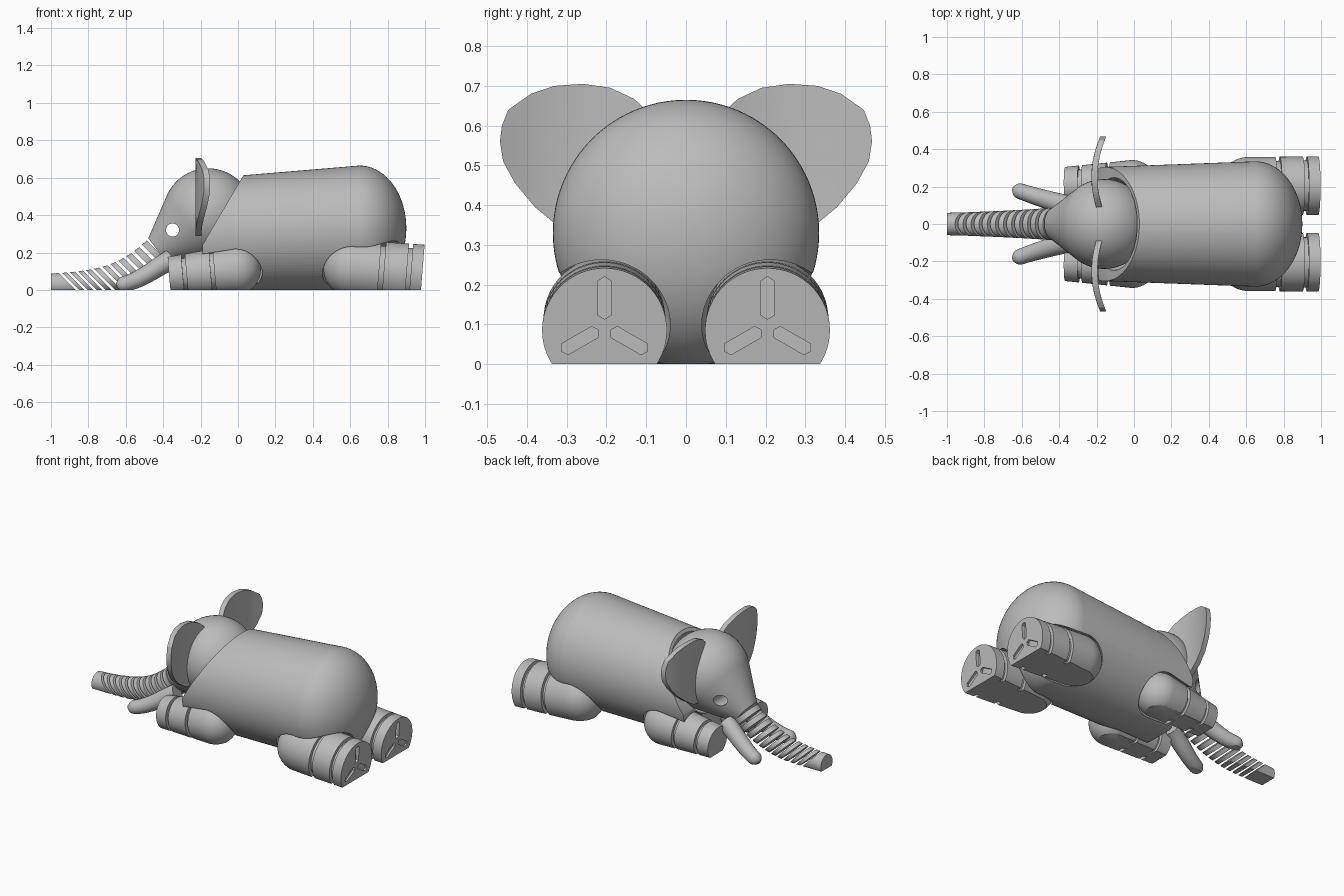
import bpy, bmesh
from math import sin, cos, pi, radians, sqrt
from mathutils import Vector as V

if "Cube" in bpy.data.objects:
    bpy.data.objects.remove(bpy.data.objects["Cube"])

grey = bpy.data.materials.new("light grey")
grey.use_nodes = True
grey.diffuse_color = (0.5, 0.5, 0.5, 1)
grey.node_tree.nodes["Principled BSDF"].inputs["Base Color"].default_value = (0.5, 0.5, 0.5, 1)


def cut_plane(bm, point, normal):
    """Remove everything on the normal side of a plane and cap the cut."""
    res = bmesh.ops.bisect_plane(bm, geom=bm.verts[:] + bm.edges[:] + bm.faces[:],
                                 plane_co=point, plane_no=normal, clear_outer=True)
    edges = [g for g in res["geom_cut"] if isinstance(g, bmesh.types.BMEdge)]
    if edges:
        bmesh.ops.edgeloop_fill(bm, edges=edges)


def make(name, bm, planes=()):
    for point, normal in planes:
        cut_plane(bm, point, normal)
    bmesh.ops.recalc_face_normals(bm, faces=bm.faces)
    mesh = bpy.data.meshes.new(name)
    bm.to_mesh(mesh)
    bm.free()
    mesh.materials.append(grey)
    obj = bpy.data.objects.new(name, mesh)
    bpy.context.collection.objects.link(obj)
    return obj


def skin(bm, rings):
    """Bridge a row of closed vertex rings and cap both ends."""
    rows = [[bm.verts.new(p) for p in ring] for ring in rings]
    n = len(rows[0])
    for a, b in zip(rows, rows[1:]):
        for i in range(n):
            bm.faces.new((a[i], a[(i + 1) % n], b[(i + 1) % n], b[i]))
    bm.faces.new(rows[0])
    bm.faces.new(rows[-1])
    return bm


def ring(centre, u, v, n=64):
    return [centre + u * cos(2 * pi * i / n) + v * sin(2 * pi * i / n) for i in range(n)]


def lathe(name, origin, axis, profile, planes=()):
    """Turn a profile of (distance, radius) pairs about an axis."""
    axis = axis.normalized()
    u = axis.cross(V((0, 0, 1))).normalized()
    v = u.cross(axis)
    return make(name, skin(bmesh.new(), [ring(origin + axis * d, u * r, v * r) for d, r in profile]), planes)


def carve(obj, cutters):
    """Subtract the cutters and keep the plain result."""
    for c in cutters:
        c.hide_render = True
        mod = obj.modifiers.new("cut", "BOOLEAN")
        mod.operation, mod.solver, mod.object = "DIFFERENCE", "EXACT", c
    deps = bpy.context.evaluated_depsgraph_get()
    mesh = bpy.data.meshes.new_from_object(obj.evaluated_get(deps))
    obj.modifiers.clear()
    obj.data = mesh
    for c in cutters:
        bpy.data.objects.remove(c)


def arc(radius, start, end, n=16):
    """Points of a round end, angles in degrees from the axis."""
    angles = [radians(start + (end - start) * i / n) for i in range(n + 1)]
    return [(radius * cos(a), max(radius * sin(a), 0.001)) for a in angles]


GROUND = (V((0, 0, 0)), V((0, 0, -1)))


# legs: a round hip, then a column with narrow grooves
def leg(name, hip, foot, r0, r1, grooves, grow=0.0):
    axis = foot - hip
    length = axis.length
    rad = lambda d: r0 + (r1 - r0) * d / length + grow
    profile = arc(r0 + grow, 180, 90)
    for a, b in grooves if not grow else ():
        profile += [(a, rad(a)), (a, rad(a) - 0.022), (b, rad(b) - 0.022), (b, rad(b))]
    profile.append((length, rad(length)))
    return lathe(name, hip, axis, profile, () if grow else (GROUND,))


def slot(centre, angle):
    """Pointed bar cutter lying across a foot sole."""
    d = V((0, cos(angle), sin(angle)))
    s = V((0, -sin(angle), cos(angle))) * 0.016
    c = centre + V((0.0, 0, 0))
    shape = [c + d * 0.018, c + d * 0.028 + s, c + d * 0.115 + s,
             c + d * 0.125, c + d * 0.115 - s, c + d * 0.028 - s]
    x = V((0.06, 0, 0))
    return make("slot_cutter", skin(bmesh.new(), [shape, [p + x for p in shape]]))


parts, pockets = [], []
for side, label in ((1, "left"), (-1, "right")):
    rear = (V((0.61, 0.205 * side, 0.115)), V((0.985, 0.205 * side, 0.085)), 0.153, 0.157,
            ((0.145, 0.17), (0.293, 0.315)))
    front = (V((-0.01, 0.21 * side, 0.108)), V((-0.367, 0.205 * side, 0.077)), 0.132, 0.1,
             ((0.115, 0.135), (0.265, 0.285)))
    hind = leg(label + "_hind_leg", *rear)
    sole = V((0.97, 0.205 * side, 0.095))
    carve(hind, [slot(sole, radians(a)) for a in (90, 210, 330)])
    parts += [hind, leg(label + "_front_leg", *front)]
    pockets += [leg("pocket_cutter", *spec, grow=0.01) for spec in (rear, front)]

# body: slightly tapered barrel with a domed rump, cut slanting at the neck
head_c = V((-0.16, 0, 0.41))
barrel = [(-0.4, 0.296, 0.281), (0.65, 0.335, 0.33)]
for i in range(1, 19):
    t = i / 18 * pi / 2
    barrel.append((0.65 + 0.25 * sin(t), max(0.335 * cos(t), 0.001), 0.33))
rings = [ring(V((x, 0, z)), V((0, r, 0)), V((0, 0, r)), 96) for x, r, z in barrel]
body = make("body", skin(bmesh.new(), rings),
            (GROUND, (V((0.03, 0, 0.615)), V((-0.375, 0, 0.22))), (V((-0.19, 0, 0)), V((-1, 0, 0)))))
socket = lathe("socket_cutter", head_c, V((-0.8, 0, -0.6)), arc(0.255, 180, 0, 40))
carve(body, pockets + [socket])
parts.append(body)

# head: ball running into a cone, with an eye hole right through
head = lathe("head", head_c, V((-0.8, 0, -0.6)), arc(0.24, 180, 60, 32) + [(0.336, 0.085)])
eye = lathe("eye_cutter", V((-0.35, -0.5, 0.32)), V((0, 1, 0)), [(0, 0.035), (1, 0.035)])
carve(head, [eye])
parts.append(head)


def bezier(pts, t):
    a, b, c, d = pts
    s = 1 - t
    return a * s**3 + b * 3 * s * s * t + c * 3 * s * t * t + d * t**3


# trunk: slanted slices along a curve
path = [V((-0.41, 0, 0.215)), V((-0.58, 0, 0.075)), V((-0.68, 0, 0.028)), V((-1.06, 0, 0.026))]
slant = V((-0.7071, 0, 0.7071))


def trunk_ring(t):
    p = bezier(path, t)
    tangent = (bezier(path, t + 0.01) - bezier(path, t - 0.01)).normalized()
    n = tangent.cross(V((0, 1, 0)))
    r = 0.088 - 0.03 * t
    return ring(p, V((0, r, 0)), slant * (r / abs(slant.dot(n))), 40)


def t_at(x):
    """Curve parameter where the trunk reaches x."""
    lo, hi = 0.0, 1.2
    for _ in range(30):
        mid = (lo + hi) / 2
        lo, hi = (mid, hi) if bezier(path, mid).x > x else (lo, mid)
    return lo


count, first, pitch, gap = 11, -0.425, 0.043, 0.016
for i in range(count + 1):
    start = first - pitch * i
    end = -1.1 if i == count else start - pitch + gap
    rows = [trunk_ring(t_at(start + (end - start) * k / 3)) for k in range(4)]
    parts.append(make("trunk_segment_%02d" % (i + 1), skin(bmesh.new(), rows),
                      (GROUND, (V((-1, 0, 0)), V((-1, 0, 0))))))

# tusks and ears
ear_outline = [(0.08, 0.62), (0.13, 0.667), (0.19, 0.695), (0.26, 0.705), (0.33, 0.7), (0.39, 0.68),
               (0.447, 0.64), (0.463, 0.6), (0.468, 0.56), (0.46, 0.51), (0.43, 0.455), (0.38, 0.395),
               (0.32, 0.345), (0.25, 0.3), (0.2, 0.29), (0.16, 0.33)]
for side, label in ((1, "left"), (-1, "right")):
    tusk_path = [V((-0.36, 0.1 * side, 0.16)), V((-0.45, 0.125 * side, 0.115)),
                 V((-0.54, 0.15 * side, 0.03)), V((-0.65, 0.19 * side, 0.027))]
    rows = []
    for i in range(25):
        t = i / 24
        tangent = (bezier(tusk_path, t + 0.01) - bezier(tusk_path, t - 0.01)).normalized()
        u = tangent.cross(V((0, 0, 1))).normalized()
        r = (0.055 - 0.015 * t) * sqrt(max(1 - max(0, (t - 0.88) / 0.12) ** 2, 0.05))
        rows.append(ring(bezier(tusk_path, t), u * r, u.cross(tangent) * r, 32))
    parts.append(make(label + "_tusk", skin(bmesh.new(), rows), (GROUND,)))

    # nested outlines give the ear its gently cupped front and back
    hub = V((0, 0.27 * side, 0.52))
    rows = []
    for scale, back in [(s / 6, 0) for s in range(1, 7)] + [(s / 6, 1) for s in range(6, 0, -1)]:
        row = []
        for y, z in ear_outline:
            p = hub.lerp(V((0, y * side, z)), scale)
            p.x = -0.228 + 0.032 * back + 1.0 * (abs(p.y) - 0.25) ** 2
            row.append(p)
        rows.append(row)
    parts.append(make(label + "_ear", skin(bmesh.new(), rows)))

bpy.ops.object.select_all(action="DESELECT")
for obj in parts:
    obj.select_set(True)
bpy.context.view_layer.objects.active = parts[0]
bpy.ops.object.shade_smooth_by_angle(angle=radians(32))
